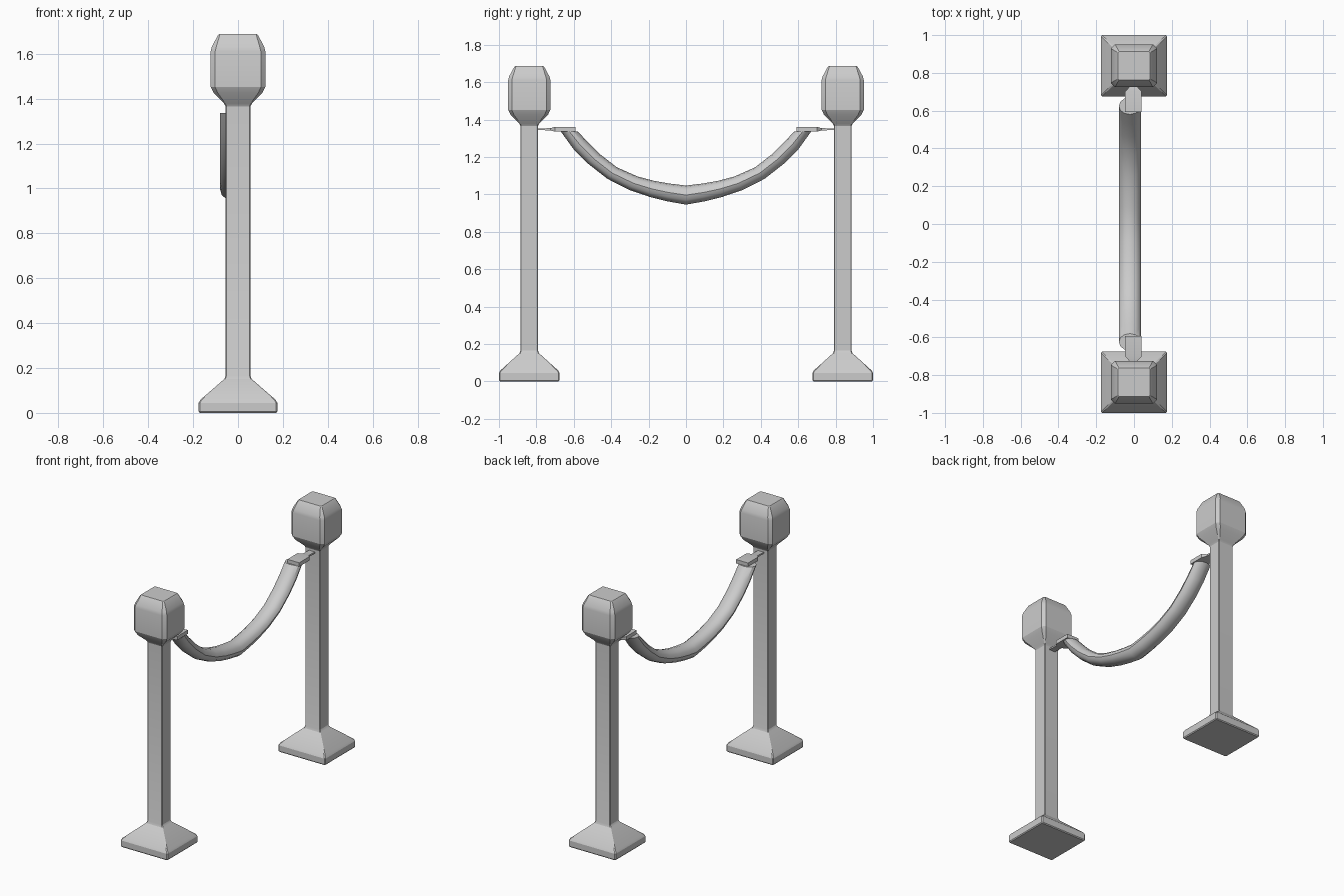
import bpy, bmesh, math
from mathutils import Vector

if "Cube" in bpy.data.objects:
    bpy.data.objects.remove(bpy.data.objects["Cube"])


def loft(name, rings, cap_start=True, cap_end=True, angle=30):
    """Skin equal-sized rings, then mirror the part across y = 0."""
    bm = bmesh.new()
    loops = [[bm.verts.new(p) for p in r] for r in rings]
    n = len(rings[0])
    for a, b in zip(loops, loops[1:]):
        for i in range(n):
            j = (i + 1) % n
            bm.faces.new((a[i], a[j], b[j], b[i]))
    if cap_start:
        bm.faces.new(loops[0][::-1])
    if cap_end:
        bm.faces.new(loops[-1])
    bmesh.ops.recalc_face_normals(bm, faces=bm.faces)
    if not cap_start or not cap_end:
        # open shell: make sure the lowest face looks down
        low = min(bm.faces, key=lambda f: f.calc_center_median().z)
        if low.normal.z > 0:
            bmesh.ops.reverse_faces(bm, faces=bm.faces)
    me = bpy.data.meshes.new(name)
    bm.to_mesh(me)
    bm.free()
    ob = bpy.data.objects.new(name, me)
    bpy.context.collection.objects.link(ob)
    bpy.ops.object.select_all(action='DESELECT')
    ob.select_set(True)
    bpy.context.view_layer.objects.active = ob
    bpy.ops.object.shade_smooth_by_angle(angle=math.radians(angle))
    mod = ob.modifiers.new("mirror", 'MIRROR')
    mod.use_axis = (False, True, False)
    mod.merge_threshold = 0.001
    return ob


def chamfered(hx, hy, c):
    """Rectangle outline with cut corners."""
    return [(hx, -hy + c), (hx, hy - c), (hx - c, hy), (-hx + c, hy),
            (-hx, hy - c), (-hx, -hy + c), (-hx + c, -hy), (hx - c, -hy)]


POST_Y = 0.838


def post_part(name, profile):
    return loft(name, [[(x, POST_Y + y, z) for x, y in chamfered(hx, hy, c)]
                       for z, hx, hy, c in profile], angle=25)


# post: flared base and square column
post_part("post", [
    (0.0, 0.170, 0.157, 0.006), (0.006, 0.175, 0.162, 0.006),
    (0.045, 0.175, 0.162, 0.006), (0.058, 0.168, 0.155, 0.006),
    (0.150, 0.062, 0.053, 0.005), (0.165, 0.055, 0.047, 0.004),
    (1.39, 0.055, 0.047, 0.004)])

# bevelled block on top of the post
post_part("post_head", [
    (1.365, 0.055, 0.047, 0.004), (1.378, 0.062, 0.053, 0.006),
    (1.425, 0.108, 0.100, 0.018), (1.452, 0.122, 0.113, 0.020),
    (1.61, 0.122, 0.113, 0.020), (1.63, 0.117, 0.108, 0.020),
    (1.682, 0.090, 0.080, 0.008), (1.687, 0.085, 0.075, 0.006)])

# flat hook joining the rope to the post
hook = [(0.592, 0.044, 0.013), (0.700, 0.044, 0.013),
        (0.725, 0.022, 0.006), (0.80, 0.022, 0.004)]
loft("rope_hook", [[(-0.003 + sx * hx, y, 1.348 + sz * hz)
                    for sx, sz in ((1, 1), (-1, 1), (-1, -1), (1, -1))]
                   for y, hx, hz in hook])

# sagging rope: upper and lower edge of each cross-section (y, z, y, z)
sections = [(0.58, 1.337, 0.67, 1.337), (0.53, 1.285, 0.60, 1.240),
            (0.46, 1.215, 0.525, 1.165), (0.37, 1.145, 0.42, 1.083),
            (0.26, 1.096, 0.30, 1.022), (0.17, 1.072, 0.19, 0.985),
            (0.09, 1.058, 0.10, 0.963), (0.0, 1.047, 0.0, 0.945)]
SIDES = 12
rings = []
for yt, zt, yb, zb in sections:
    top, bot = Vector((-0.022, yt, zt)), Vector((-0.022, yb, zb))
    mid, up = (top + bot) / 2, (top - bot) / 2
    ring = []
    for i in range(SIDES):
        a = math.tau * i / SIDES
        ring.append(mid + up * math.cos(a) + Vector((0.058 * math.sin(a), 0, 0)))
    rings.append(ring)
loft("rope", rings, cap_end=False, angle=35)
